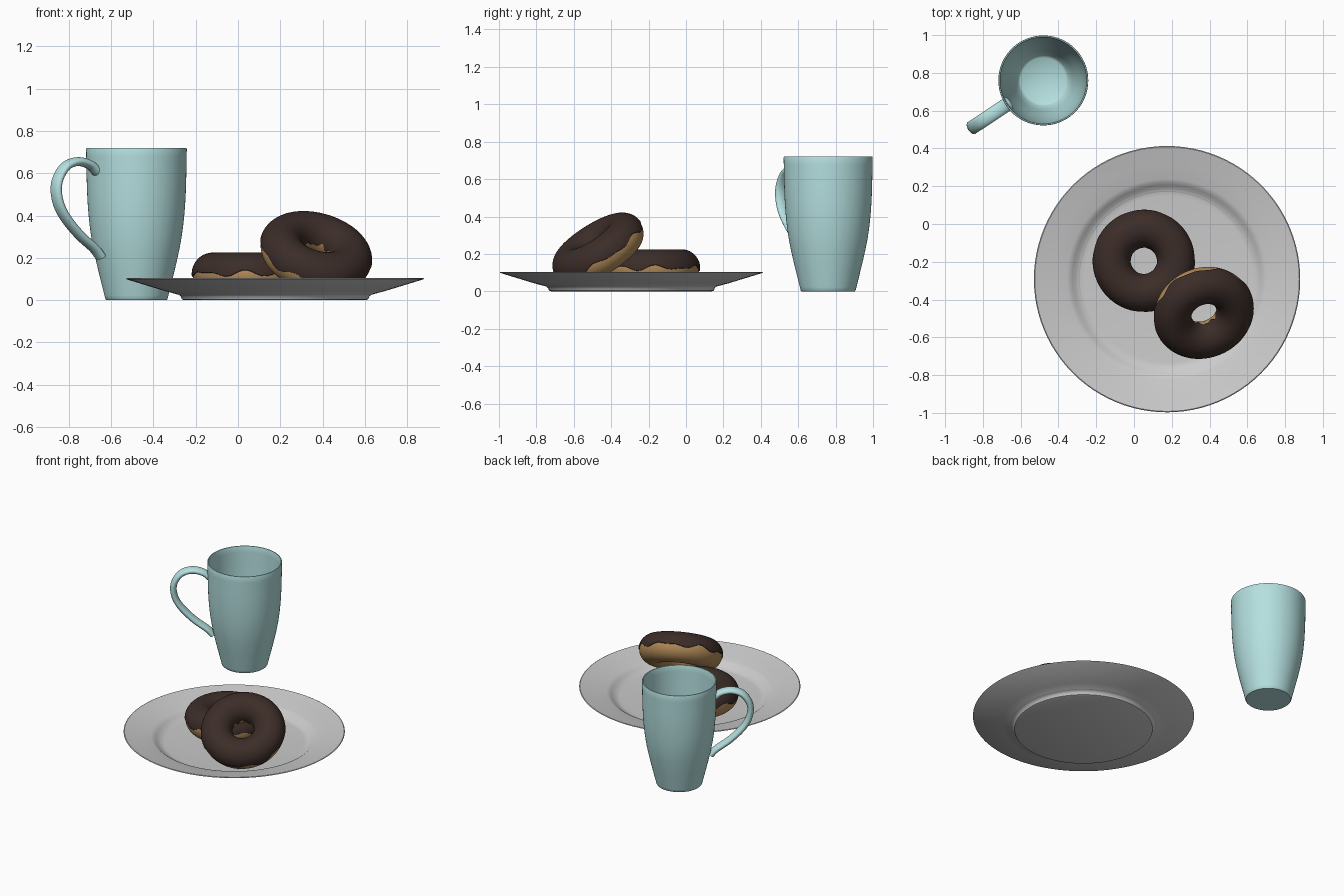
import bpy, bmesh, math
from mathutils import Vector, Matrix

if "Cube" in bpy.data.objects:
    bpy.data.objects.remove(bpy.data.objects["Cube"])


def material(name, rgb):
    m = bpy.data.materials.new(name)
    m.diffuse_color = (*rgb, 1)
    m.use_nodes = True
    m.node_tree.nodes["Principled BSDF"].inputs["Base Color"].default_value = m.diffuse_color
    return m


MUG = material("pale_teal", (0.46, 0.74, 0.74))
ICING = material("chocolate", (0.045, 0.026, 0.021))
DOUGH = material("dough", (0.45, 0.26, 0.10))


def smooth_path(pts, steps=5):
    """Catmull-Rom curve through the given points."""
    p = [Vector(q) for q in pts]
    p = [2 * p[0] - p[1]] + p + [2 * p[-1] - p[-2]]
    out = []
    for a, b, c, d in zip(p, p[1:], p[2:], p[3:]):
        for i in range(steps):
            t = i / steps
            out.append(0.5 * (2 * b + (c - a) * t + (2 * a - 5 * b + 4 * c - d) * t * t
                              + (3 * b - a - 3 * c + d) * t ** 3))
    return out + [p[-2]]


def grid_object(name, rows, mat=None, close_rows=False, close_cols=True, cap=False):
    """Skin a list of point rows into one smooth mesh."""
    bm = bmesh.new()
    v = [[bm.verts.new(p) for p in row] for row in rows]
    n, m = len(v), len(v[0])
    for i in range(n if close_rows else n - 1):
        for j in range(m if close_cols else m - 1):
            a, b = v[i], v[(i + 1) % n]
            k = (j + 1) % m
            bm.faces.new((a[j], a[k], b[k], b[j]))
    if cap:
        bm.faces.new(v[0])
        bm.faces.new(v[-1])
    bmesh.ops.remove_doubles(bm, verts=bm.verts, dist=1e-5)
    bmesh.ops.recalc_face_normals(bm, faces=bm.faces)
    me = bpy.data.meshes.new(name)
    bm.to_mesh(me)
    bm.free()
    ob = bpy.data.objects.new(name, me)
    bpy.context.collection.objects.link(ob)
    if mat:
        me.materials.append(mat)
    bpy.ops.object.select_all(action='DESELECT')
    ob.select_set(True)
    bpy.context.view_layer.objects.active = ob
    bpy.ops.object.shade_smooth_by_angle(angle=math.radians(40))
    return ob


def lathe(name, profile, location, mat=None, seg=96):
    ang = [2 * math.pi * i / seg for i in range(seg)]
    rows = [[(r * math.cos(a), r * math.sin(a), z) for a in ang] for r, z in profile]
    ob = grid_object(name, rows, mat)
    ob.location = location
    return ob


# Plate: flat foot, sloping underside, broad rim and sunken well
lathe("plate", [(0, 0), (0.43, 0), (0.44, 0.004), (0.446, 0.018), (0.456, 0.026),
                (0.52, 0.043), (0.70, 0.098), (0.705, 0.101), (0.70, 0.104),
                (0.61, 0.083), (0.53, 0.066), (0.515, 0.061), (0.50, 0.050),
                (0.48, 0.034), (0.465, 0.028), (0.44, 0.025), (0, 0.025)],
      (0.175, -0.292, 0))

# Mug: tapered cup with a thin wall
outer = [(0.147, 0.006, 0), (0.168, 0.09, 0), (0.192, 0.19, 0), (0.212, 0.29, 0),
         (0.226, 0.40, 0), (0.234, 0.53, 0), (0.238, 0.715, 0)]
inner = [(0.228, 0.715, 0), (0.222, 0.53, 0), (0.214, 0.40, 0), (0.199, 0.29, 0),
         (0.178, 0.19, 0), (0.152, 0.09, 0), (0.132, 0.045, 0)]
cup = [(0, 0), (0.142, 0)] + [(p.x, p.y) for p in smooth_path(outer)]
cup += [(0.236, 0.72), (0.230, 0.72)] + [(p.x, p.y) for p in smooth_path(inner)]
cup += [(0.12, 0.035), (0, 0.035)]
MUG_POS = (-0.48, 0.76, 0)
lathe("mug_cup", cup, MUG_POS, MUG)

# Mug handle: elliptical section swept along an ear-shaped path (x outwards)
ear = smooth_path([(0.222, 0, 0.605), (0.265, 0, 0.640), (0.335, 0, 0.655),
                   (0.405, 0, 0.630), (0.450, 0, 0.560), (0.449, 0, 0.480),
                   (0.410, 0, 0.400), (0.325, 0, 0.310), (0.240, 0, 0.245),
                   (0.203, 0, 0.205)])
rings = []
for i, p in enumerate(ear):
    t = (ear[min(i + 1, len(ear) - 1)] - ear[max(i - 1, 0)]).normalized()
    side = Vector((0, 1, 0))
    nrm = t.cross(side)
    rings.append([p + nrm * 0.021 * math.cos(a) + side * 0.037 * math.sin(a)
                  for a in (2 * math.pi * k / 24 for k in range(24))])
handle = grid_object("mug_handle", rings, MUG, cap=True)
handle.location = MUG_POS
handle.rotation_euler.z = math.radians(180 + 33.5)

# Doughnuts: dough ring plus an icing shell with a wavy lower edge
R, SEG = 0.17, 96


def ring_point(phi, theta, r):
    d = R + r * math.cos(theta)
    return (d * math.cos(phi), d * math.sin(phi), r * math.sin(theta))


def doughnut(name, matrix, phase):
    phis = [2 * math.pi * i / SEG for i in range(SEG)]
    dough = grid_object(name + "_dough",
                        [[ring_point(f, 2 * math.pi * k / 40, 0.096) for k in range(40)]
                         for f in phis], DOUGH, close_rows=True)
    rows = []
    for f in phis:
        wave = 0.10 * math.sin(7 * f + phase) + 0.07 * math.sin(11 * f + 2 * phase)
        lo = 0.03 + wave
        hi = math.pi - 0.03 + 0.9 * wave
        row = [ring_point(f, lo, 0.092), ring_point(f, lo - 0.02, 0.098)]
        row += [ring_point(f, lo + (hi - lo) * k / 28, 0.101) for k in range(29)]
        row += [ring_point(f, hi + 0.02, 0.098), ring_point(f, hi, 0.092)]
        rows.append(row)
    icing = grid_object(name + "_icing", rows, ICING, close_rows=True, close_cols=False)
    for ob in (dough, icing):
        ob.matrix_world = matrix


doughnut("flat_doughnut", Matrix.Translation((0.052, -0.195, 0.124)), 0.4)

# Second doughnut leans on the first, facing front and slightly right
axis = Vector((0.24, -0.52, 0.82)).normalized()
tilt = Vector((0, 0, 1)).rotation_difference(axis).to_matrix().to_4x4()
doughnut("leaning_doughnut", Matrix.Translation((0.368, -0.468, 0.223)) @ tilt, 2.0)
